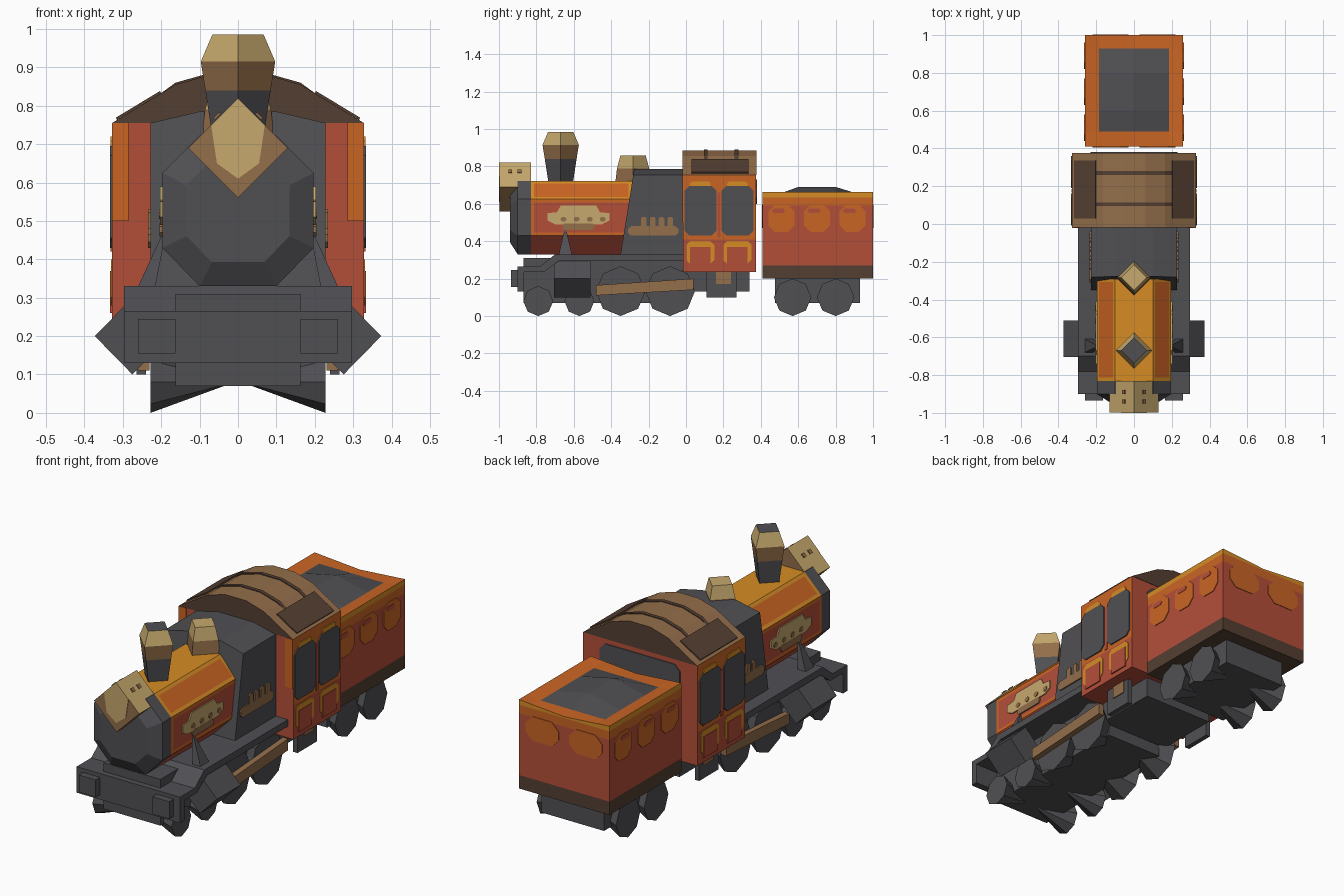
import bpy, bmesh, math

if "Cube" in bpy.data.objects:
    bpy.data.objects.remove(bpy.data.objects["Cube"])

# ---------- colours ----------
def srgb(c):
    return tuple(((v / 255 + 0.055) / 1.055) ** 2.4 for v in c) + (1.0,)

COLS = {"iron_grey": (80, 80, 84), "red": (180, 78, 57), "orange": (202, 101, 36),
        "gold": (214, 140, 37), "tan": (198, 169, 109), "brown": (147, 110, 74),
        "dark_brown": (84, 63, 50)}
NAMES = list(COLS)
MATS = []
for n in NAMES:
    m = bpy.data.materials.new(n)
    m.diffuse_color = srgb(COLS[n])
    m.use_nodes = True
    m.node_tree.nodes["Principled BSDF"].inputs["Base Color"].default_value = m.diffuse_color
    MATS.append(m)
ID = {n: i for i, n in enumerate(NAMES)}

# ---------- helpers ----------
def finish(name, bm, paint=None):
    """paint: colour name, or rule (centre, normal) -> colour name"""
    bmesh.ops.recalc_face_normals(bm, faces=bm.faces[:])
    bm.normal_update()
    if paint:
        for f in bm.faces:
            f.material_index = ID[paint if isinstance(paint, str)
                                  else paint(f.calc_center_median(), f.normal)]
    me = bpy.data.meshes.new(name)
    bm.to_mesh(me)
    bm.free()
    for m in MATS:
        me.materials.append(m)
    ob = bpy.data.objects.new(name, me)
    bpy.context.collection.objects.link(ob)
    return ob

def add_loft(bm, rings, s=1):
    vs = [[bm.verts.new((p[0] * s, p[1], p[2])) for p in r] for r in rings]
    n = len(vs[0])
    for a, b in zip(vs, vs[1:]):
        for i in range(n):
            bm.faces.new((a[i], a[(i + 1) % n], b[(i + 1) % n], b[i]))
    bm.faces.new(vs[0])
    bm.faces.new(vs[-1])

def loft(name, rings, paint, mirror=False):
    bm = bmesh.new()
    for s in ((1, -1) if mirror else (1,)):
        add_loft(bm, rings, s)
    return finish(name, bm, paint)

PLACE = {"x": lambda u, v, t: (t, u, v), "y": lambda u, v, t: (u, t, v),
         "z": lambda u, v, t: (u, v, t)}

def prism(name, pts, axis, a, b, paint, mirror=False):
    return loft(name, [[PLACE[axis](u, v, t) for u, v in pts] for t in (a, b)], paint, mirror)

def rect(u0, u1, v0, v1):
    return [(u0, v0), (u1, v0), (u1, v1), (u0, v1)]

def rounded(u0, u1, v0, v1, c=0.02):
    return [(u0 + c, v0), (u1 - c, v0), (u1, v0 + c), (u1, v1 - c),
            (u1 - c, v1), (u0 + c, v1), (u0, v1 - c), (u0, v0 + c)]

def box(name, x, y, z, paint, mirror=False):
    return prism(name, rect(*x, *y), "z", *z, paint, mirror)

def diamond_stack(name, cy, rings, paint):
    return loft(name, [[(r * math.cos(k * math.pi / 2), cy + r * math.sin(k * math.pi / 2), z)
                        for k in range(4)] for r, z in rings], paint)

# ---------- boiler and smokebox ----------
OCT = [(-.1, .33), (.1, .33), (.197, .43), (.197, .625), (.1, .722), (-.1, .722), (-.197, .625), (-.197, .43)]
bm = bmesh.new()
add_loft(bm, [[(x, y, z) for x, z in OCT] for y in (-.83, -.29)])
bmesh.ops.recalc_face_normals(bm, faces=bm.faces[:])
bm.normal_update()
sides = [f for f in bm.faces if abs(f.normal.x) > .9]
slants = [f for f in bm.faces if abs(f.normal.x) > .5 and .5 < f.normal.z < .9]
for f in bm.faces:
    f.material_index = ID["gold" if f.normal.z > .5 else "orange" if f in sides else "red"]
for group, col in ((sides, "red"), (slants, "orange")):
    bmesh.ops.inset_individual(bm, faces=group, thickness=.025)
    for f in group:
        f.material_index = ID[col]
finish("boiler", bm)

loft("smokebox", [[(x * k, y, .525 + (z - .525) * k) for x, z in OCT]
                  for y, k in ((-.83, 1), (-.9, 1), (-.94, .68))], "iron_grey")
prism("boiler_badge", [(-.74, .51), (-.7, .49), (-.45, .49), (-.41, .51), (-.41, .55), (-.46, .555),
                       (-.48, .59), (-.67, .59), (-.69, .555), (-.74, .55)], "x", .197, .203, "tan", True)
prism("badge_base", rounded(-.66, -.49, .46, .495, .01), "x", .197, .204, "brown", True)
for i in range(4):
    prism("badge_stud", rounded(-.67 + i * .07, -.64 + i * .07, .505, .53, .008), "x", .2, .206, "brown", True)
loft("boiler_strut", [[(.215, -.68, .33), (.26, -.68, .33), (.26, -.61, .33), (.215, -.61, .33)],
                      [(.19, -.65, .46), (.2, -.65, .46), (.2, -.64, .46), (.19, -.64, .46)]], "iron_grey", True)

# ---------- chimney, dome, headlamp ----------
diamond_stack("chimney", -.67, [(.065, .71), (.085, .84), (.097, .915), (.067, .985)],
              lambda c, n: "iron_grey" if c.z < .84 or n.z > .9 else "brown" if c.z < .91 else "tan")
diamond_stack("steam_dome", -.283, [(.095, .71), (.086, .79), (.068, .857)],
              lambda c, n: "tan" if c.z > .8 else "brown")
prism("headlamp", [(0, .56), (.13, .69), (0, .82), (-.13, .69)], "y", -.997, -.83,
      lambda c, n: "tan" if n.z > .3 else "brown")
prism("headlamp_lens", [(0, .82), (-.07, .75), (-.055, .65), (0, .61), (.055, .65), (.07, .75)],
      "y", -1, -.995, "tan")
for y in (-.95, -.9):
    prism("headlamp_vent", [(.045, .779), (.06, .764), (.064, .768), (.049, .783)], "y", y, y + .02, "brown", True)

# ---------- firebox ----------
FB = [(-.228, .33), (.228, .33), (.228, .755), (.1, .785), (-.1, .785), (-.228, .755)]
loft("firebox", [[(x, -.35 + (z - .33) * .16, z) for x, z in FB], [(x, 0, z) for x, z in FB]], "iron_grey")
prism("pipe_rail", rounded(-.31, -.04, .43, .48, .015), "x", .228, .235, "brown", True)
for i in range(4):
    prism("pipe_riser", rounded(-.24 + i * .047, -.21 + i * .047, .47, .53, .008), "x", .228, .235, "brown", True)

# ---------- cab ----------
CAB = rect(-.328, .328, -.015, .375)
loft("cab", [[(x, y, z) for x, y in CAB] for z in (.235, .41, .755)],
     lambda c, n: "orange" if abs(n.x) > .9 and c.z > .41 else "red")
prism("cab_front_trim", rect(.285, .328, .5, .755), "y", -.02, -.013, "orange", True)
prism("roof", [(-.328, .755), (.328, .755), (.163, .855), (.06, .885), (-.06, .885), (-.163, .855)],
      "y", -.018, .377, lambda c, n: "brown" if n.z > .3 else "dark_brown")
prism("roof_patch", [(.315, .763), (.2, .8325), (.203, .8385), (.318, .769)], "y", .03, .335, "dark_brown", True)
for y in (.095, .26):
    prism("roof_rib", [(-.2, .833), (.2, .833), (.163, .86), (.06, .889), (-.06, .889), (-.163, .86)],
          "y", y, y + .02, "dark_brown")
for y in (-.008, .19):
    prism("cab_window_cap", rounded(y + .03, y + .14, .68, .72, .012), "x", .327, .332, "gold", True)
    prism("cab_window", rounded(y, y + .17, .43, .695, .025), "x", .327, .334, "iron_grey", True)
    prism("cab_lower_trim", rounded(y + .01, y + .16, .28, .4), "x", .327, .331, "gold", True)
    prism("cab_lower_panel", rect(y + .03, y + .14, .26, .37), "x", .327, .334, "red", True)
prism("cab_door_post", rect(.168, .185, .42, .66), "x", .327, .332, "red", True)
prism("cab_rear_window", rounded(-.23, .23, .6, .73, .03), "y", .374, .38, "iron_grey")

# ---------- chassis ----------
prism("running_board", [(-.9, .235), (-.9, .265), (-.78, .265), (-.7, .33), (0, .33), (0, .295),
                        (-.68, .295), (-.76, .235)], "x", -.297, .297, "iron_grey")
box("buffer_beam", (-.297, .297), (-.9, -.865), (.13, .265), "iron_grey")
box("buffer", (.163, .26), (-.935, -.9), (.155, .245), "iron_grey", True)
box("main_frame", (-.163, .163), (-.87, 0), (.07, .31), "iron_grey")
box("rear_frame", (-.2, .2), (-.02, .34), (.13, .25), "iron_grey")
prism("cylinder", [(.275, .1), (.373, .2), (.275, .3), (.177, .2)], "y", -.705, -.51, "iron_grey", True)
box("cab_step", (.24, .265), (.11, .27), (.1, .24), "iron_grey", True)
prism("step_plate", rect(.16, .24, .17, .235), "x", .264, .27, "brown", True)
prism("connecting_rod", [(-.48, .11), (.04, .14), (.04, .2), (-.48, .165)], "x", .23, .26, "brown", True)

# ---------- wheels: octagons tapering inward ----------
for name, r, ys in (("leading_wheel", .08, (-.79, -.57)), ("driving_wheel", .133, (-.35, -.085)),
                    ("tender_wheel", .1, (.57, .8))):
    for y in ys:
        rings = [[(x, y + k * r * math.sin(a * math.pi / 4), r - k * r * math.cos(a * math.pi / 4))
                  for a in range(8)] for x, k in ((.228, 1), (.02, .05))]
        loft(name, rings, "iron_grey", True)

# ---------- tender ----------
loft("tender_body", [[(x, y, z) for x, y in rect(-.26, .26, .41, 1)] for z in (.2, .27, .59, .635)],
     lambda c, n: "dark_brown" if c.z < .27 else "red" if c.z < .59 else "orange")
for y in (.44, .63, .82):
    prism("tender_swirl", rounded(y, y + .14, .45, .595, .035), "x", .259, .264, "orange", True)
    prism("tender_swirl_gap", rounded(y + .02, y + .09, .55, .575, .01), "x", .26, .266, "red", True)
for y0, y1 in ((.406, .412), (.995, 1.0)):
    prism("tender_end_swirl", rounded(.03, .22, .47, .595, .04), "y", y0, y1 + (.003 if y1 == 1 else 0), "orange", True)
box("tender_frame", (-.18, .18), (.475, .93), (.07, .21), "iron_grey")

# Tender rim with the coal heap inside
xs, ys = (-.26, -.185, 0, .185, .26), (.41, .49, .6, .8, .93, 1)
def heap(i, j):
    if i in (0, 4):
        return .662
    if j in (0, 5):
        return .642 if i == 2 else .656
    if i == 2 and j in (2, 3):
        return .69
    return .65
bm = bmesh.new()
g = [[bm.verts.new((x, y, heap(i, j))) for j, y in enumerate(ys)] for i, x in enumerate(xs)]
for i in range(4):
    for j in range(5):
        bm.faces.new((g[i][j], g[i + 1][j], g[i + 1][j + 1], g[i][j + 1]))
skirt = bmesh.ops.extrude_face_region(bm, geom=bm.faces[:])
for v in skirt["geom"]:
    if isinstance(v, bmesh.types.BMVert):
        v.co.z = .635
finish("tender_rim_and_coal", bm, lambda c, n: "gold" if abs(n.z) < .2 else
       "iron_grey" if abs(c.x) < .185 and .49 < c.y < .93 else "orange")
